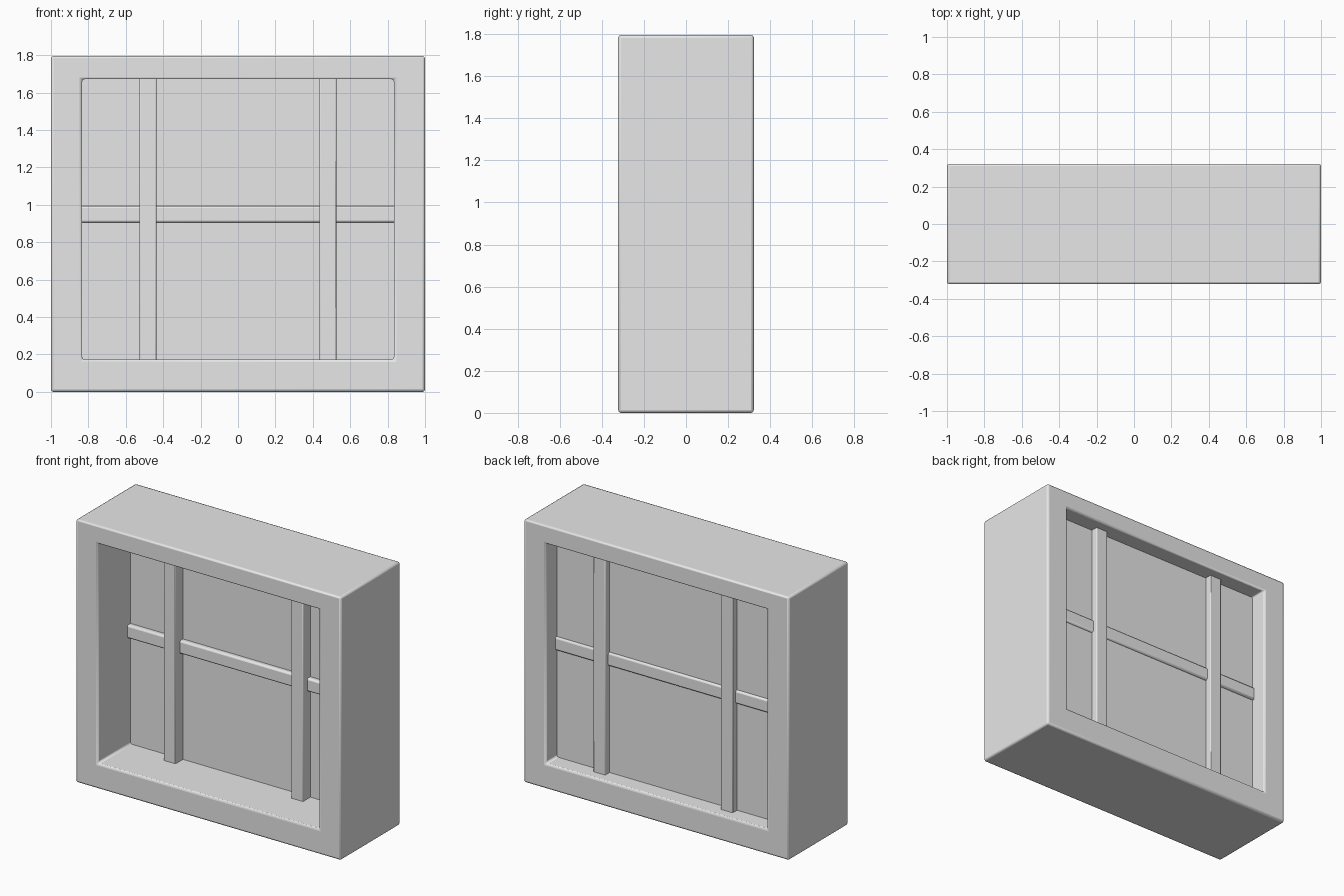
import bpy, bmesh

if "Cube" in bpy.data.objects:
    bpy.data.objects.remove(bpy.data.objects["Cube"])

W, D, H = 1.0, 0.322, 1.795            # half width, half depth, height
OX, Z0, Z1 = 0.833, 0.173, 1.672       # opening half width, bottom, top

grey = bpy.data.materials.new("light_grey")
grey.diffuse_color = (0.8, 0.8, 0.8, 1)
grey.use_nodes = True
grey.node_tree.nodes["Principled BSDF"].inputs["Base Color"].default_value = grey.diffuse_color


def finish(name, bm, bevel):
    bmesh.ops.recalc_face_normals(bm, faces=bm.faces)
    mesh = bpy.data.meshes.new(name)
    bm.to_mesh(mesh)
    bm.free()
    mesh.materials.append(grey)
    ob = bpy.data.objects.new(name, mesh)
    bpy.context.collection.objects.link(ob)
    if bevel:
        mod = ob.modifiers.new("soft_edges", 'BEVEL')
        mod.width = bevel
        mod.segments = 2
        mod.limit_method = 'ANGLE'
    bpy.ops.object.select_all(action='DESELECT')
    ob.select_set(True)
    bpy.context.view_layer.objects.active = ob
    bpy.ops.object.shade_smooth_by_angle(angle=0.9)
    return ob


def box(name, lo, hi, bevel=0.0):
    bm = bmesh.new()
    bmesh.ops.create_cube(bm, size=1)
    for v in bm.verts:
        v.co = [hi[i] if v.co[i] > 0 else lo[i] for i in range(3)]
    return finish(name, bm, bevel)


# Deep outer frame: a rectangular ring with softened edges
bm = bmesh.new()
outer = [(-W, 0), (W, 0), (W, H), (-W, H)]
inner = [(-OX, Z0), (OX, Z0), (OX, Z1), (-OX, Z1)]
rings = [[bm.verts.new((x, y, z)) for x, z in loop]
         for loop, y in ((outer, -D), (inner, -D), (inner, D), (outer, D))]
for a in range(4):
    r, s = rings[a], rings[(a + 1) % 4]
    for i in range(4):
        j = (i + 1) % 4
        bm.faces.new((r[i], r[j], s[j], s[i]))
finish("window_frame", bm, 0.013)

# Thick pane, set toward the back of the opening
E = 0.03                               # overlap hidden inside the frame
box("pane", (-OX - E, 0.03, Z0 - E), (OX + E, 0.203, Z1 + E))

# Two upright bars passing through the pane
for side, cx in (("left", -0.482), ("right", 0.48)):
    box(side + "_upright_bar", (cx - 0.0455, -0.05, Z0 - E),
        (cx + 0.0455, 0.25, Z1 + E), 0.006)

# Shallower cross bar
box("cross_bar", (-OX - E, -0.003, 0.905), (OX + E, 0.218, 0.995), 0.012)
